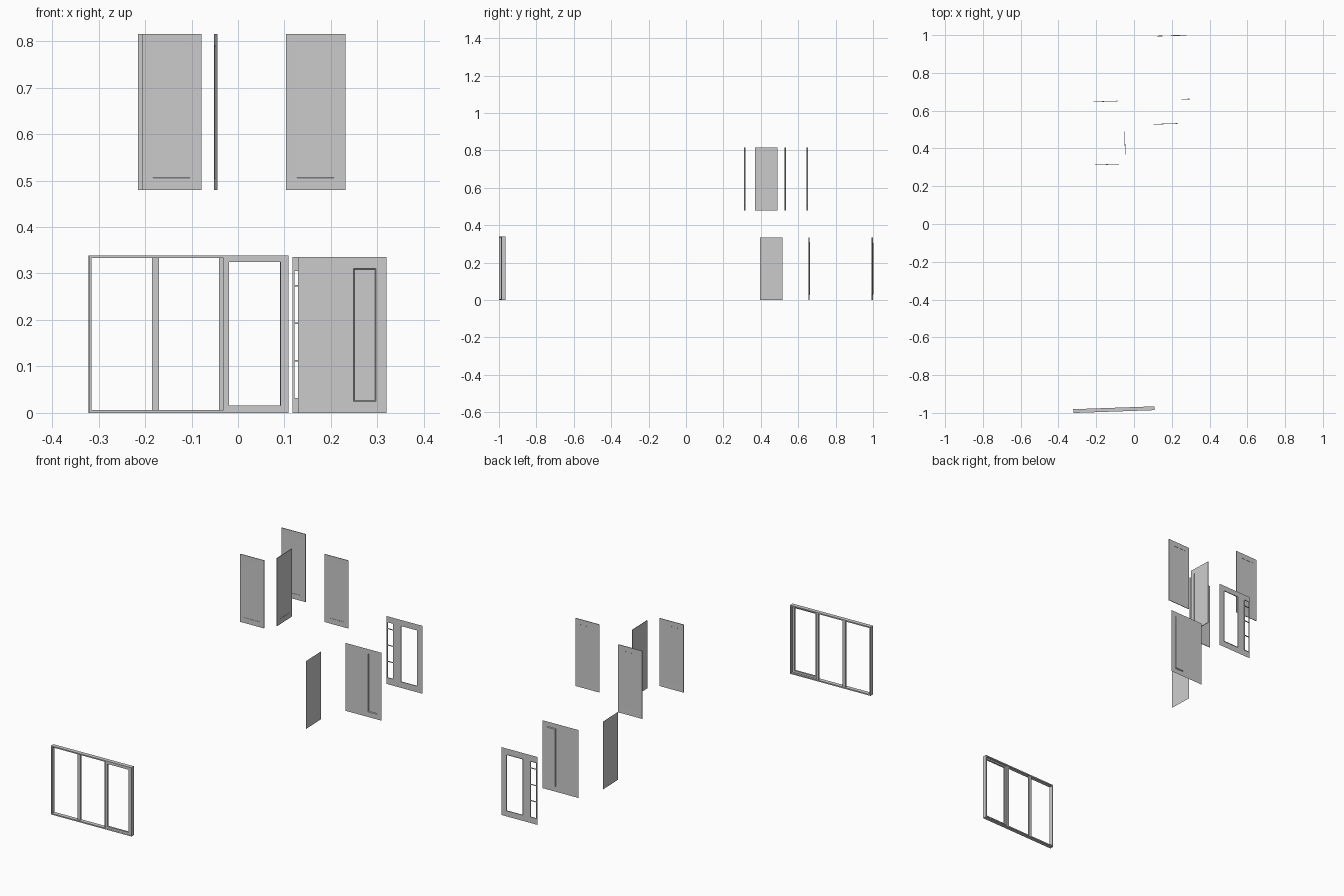
import bpy, bmesh, math
from mathutils import Matrix, Vector

if "Cube" in bpy.data.objects:
    bpy.data.objects.remove(bpy.data.objects["Cube"])

TILT = math.radians(2)   # whole set is turned slightly about z


def place(bm, name, loc, turn=0.0):
    me = bpy.data.meshes.new(name)
    bm.transform(Matrix.Translation(loc) @ Matrix.Rotation(TILT + turn, 4, 'Z'))
    bm.to_mesh(me)
    bm.free()
    ob = bpy.data.objects.new(name, me)
    bpy.context.collection.objects.link(ob)
    return ob


def sheet(name, loc, w, h, panels=(), holes=(), seams=(), turn=0.0, thick=0.0, depth=0.004):
    """Flat door leaf: moulded panels and reveal-lined holes, rects (x0, x1, z0, z1) from lower left."""
    bm = bmesh.new()
    rects = list(panels) + list(holes)
    xs = sorted({0, w, *seams, *[v for r in rects for v in r[:2]]})
    zs = sorted({0, h, *[v for r in rects for v in r[2:]]})
    grid = {(i, j): bm.verts.new((x - w / 2, 0, z)) for i, x in enumerate(xs) for j, z in enumerate(zs)}

    def inside(x, z, rs):
        return next((k for k, r in enumerate(rs) if r[0] < x < r[1] and r[2] < z < r[3]), None)

    groups = {}
    for i in range(len(xs) - 1):
        for j in range(len(zs) - 1):
            cx, cz = (xs[i] + xs[i + 1]) / 2, (zs[j] + zs[j + 1]) / 2
            if inside(cx, cz, holes) is not None:
                continue
            f = bm.faces.new([grid[i, j], grid[i + 1, j], grid[i + 1, j + 1], grid[i, j + 1]])
            k = inside(cx, cz, panels)
            if k is not None:
                groups.setdefault(k, []).append(f)
    # sunk moulding around each panel
    for faces in groups.values():
        bmesh.ops.inset_region(bm, faces=faces, thickness=0.003, depth=-depth)
    # reveals around glazing openings
    for x0, x1, z0, z1 in holes:
        ring = [(x0, z0), (x1, z0), (x1, z1), (x0, z1)]
        front = [bm.verts.new((x - w / 2, 0, z)) for x, z in ring]
        back = [bm.verts.new((x - w / 2, depth, z)) for x, z in ring]
        for a in range(4):
            b = (a + 1) % 4
            bm.faces.new([front[a], back[a], back[b], front[b]])
    bmesh.ops.delete(bm, geom=[v for v in bm.verts if not v.link_faces], context='VERTS')
    ob = place(bm, name, loc, turn)
    if thick:
        m = ob.modifiers.new("thickness", 'SOLIDIFY')
        m.thickness = thick
        m.offset = 0
    return ob


H = 0.335
QUARTER = math.radians(90)


def single(w):
    return [(0.024, w - 0.024, 0.025, H - 0.025)]


# upper row of single doors
for name, x, y in [("upper_door_back", -0.151, 0.649),
                   ("upper_door_front", -0.143, 0.315),
                   ("upper_door_right", 0.167, 0.53)]:
    sheet(name, (x, y, 0.48), 0.128, H, single(0.128), thick=0.003, depth=0.002)
sheet("upper_door_side", (-0.048, 0.429, 0.48), 0.12, H, [(0.022, 0.098, 0.025, 0.31)],
      turn=QUARTER, thick=0.003, depth=0.002)

# lower side door, double door, and glazed door with sidelight
sheet("lower_door_side", (0.093, 0.456, 0), 0.12, H, [(0.022, 0.098, 0.025, 0.31)], turn=QUARTER)
sheet("double_door", (0.2245, 0.657, 0), 0.191, H,
      [(0.024, 0.072, 0.025, 0.311), (0.12, 0.168, 0.025, 0.311)], seams=[0.0965])
panes = [(0.004, 0.033, a, b) for a, b in
         [(0.032, 0.111), (0.114, 0.191), (0.194, 0.272), (0.275, 0.305)]]
sheet("glazed_door", (0.2125, 0.9955, 0), 0.191, H,
      holes=panes + [(0.077, 0.162, 0.03, 0.305)], seams=[0.037])


# sliding window, boxes given in x range, z range, local depth range
def bar_set(name, bars):
    bm = bmesh.new()
    for x0, x1, z0, z1, y0, y1 in bars:
        c = Vector(((x0 + x1) / 2 + 0.1065, (y0 + y1) / 2, (z0 + z1) / 2))
        bmesh.ops.create_cube(bm, size=1, matrix=Matrix.Translation(c)
                              @ Matrix.Diagonal((x1 - x0, y1 - y0, z1 - z0, 1)))
    return place(bm, name, (-0.1065, -0.983, 0))


L, R, T = -0.3215, 0.1085, 0.339
bar_set("window_frame", [
    (L, R, 0, 0.006, -0.01, 0.01), (L, R, T - 0.006, T, -0.01, 0.01),
    (L, L + 0.006, 0.006, T - 0.006, -0.01, 0.01),
    (R - 0.006, R, 0.006, T - 0.006, -0.01, 0.01)])
bar_set("window_posts", [(-0.185, -0.17, 0.006, T - 0.006, -0.002, 0.008),
                         (-0.041, -0.028, 0.006, T - 0.006, -0.002, 0.008)])
s0, s1, b, t = -0.031, 0.1025, 0.006, T - 0.006
bar_set("sliding_sash", [
    (s0, s0 + 0.011, b, t, -0.009, 0.0), (s1 - 0.011, s1, b, t, -0.009, 0.0),
    (s0 + 0.011, s1 - 0.011, b, b + 0.01, -0.009, 0.0),
    (s0 + 0.011, s1 - 0.011, t - 0.008, t, -0.009, 0.0)])
